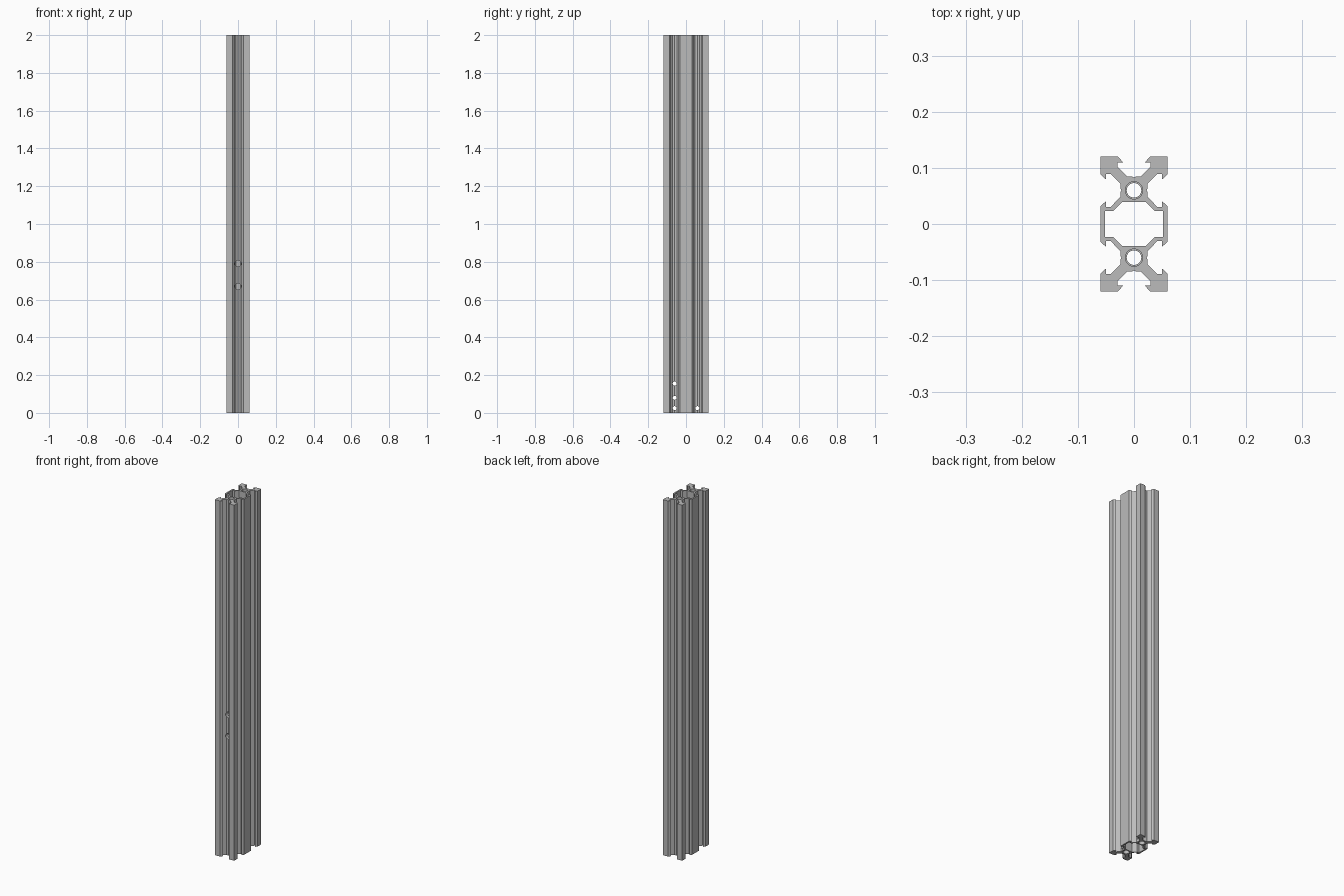
import bpy, bmesh, math
from mathutils import Matrix

if "Cube" in bpy.data.objects:
    bpy.data.objects.remove(bpy.data.objects["Cube"], do_unlink=True)

HEIGHT, LOBE, SIDES = 2.0, 0.06, 32

mat = bpy.data.materials.new("brushed aluminium")
mat.use_nodes = True
colour = (0.5, 0.5, 0.5, 1)
mat.diffuse_color = colour
mat.node_tree.nodes["Principled BSDF"].inputs["Base Color"].default_value = colour

# Quarter outline, measured from the centre of one lobe: slot floor, arm, lip, corner, side slot
outer = [(0, .0225), (.003, .0245), (.0115, .0245), (.0295, .0425), (.0295, .05),
         (.0195, .05), (.0285, .06), (.06, .06), (.06, .0285), (.05, .0195),
         (.05, .0295), (.0415, .0295), (.0240, .0115), (.0240, .003), (.0225, 0),
         (.0240, -.003), (.0240, -.0115), (.0415, -.0295), (.05, -.0295),
         (.05, -.0195), (.06, -.0285)]
outer = [(x, y + LOBE) for x, y in outer]
# Quarter of the central chamber
chamber = [(0, .0395), (.021, .0395), (.0375, .023), (.0515, .023)]


def mirrored(quarter):
    """Close a quarter outline into a full loop across both axes."""
    half = quarter + [(x, -y) for x, y in reversed(quarter)]
    return half + [(-x, y) for x, y in reversed(half) if x > 0]


def circle(cy, r):
    return [(r * math.cos(a), cy + r * math.sin(a))
            for a in (2 * math.pi * i / SIDES for i in range(SIDES))]


def make_object(name, bm):
    bmesh.ops.recalc_face_normals(bm, faces=bm.faces)
    mesh = bpy.data.meshes.new(name)
    bm.to_mesh(mesh)
    bm.free()
    mesh.materials.append(mat)
    obj = bpy.data.objects.new(name, mesh)
    bpy.context.collection.objects.link(obj)
    return obj


# Extruded rail with chamber and two long bores
bm = bmesh.new()
edges = []
for loop in (mirrored(outer), mirrored(chamber), circle(LOBE, .013), circle(-LOBE, .013)):
    verts = [bm.verts.new((x, y, 0)) for x, y in loop]
    edges += [bm.edges.new((v, verts[(i + 1) % len(verts)])) for i, v in enumerate(verts)]
bmesh.ops.triangle_fill(bm, edges=edges, use_beauty=True)
result = bmesh.ops.extrude_face_region(bm, geom=bm.faces[:], use_keep_orig=True)
top = [g for g in result["geom"] if isinstance(g, bmesh.types.BMVert)]
bmesh.ops.translate(bm, vec=(0, 0, HEIGHT), verts=top)
rail = make_object("slotted_rail", bm)


def drill(name, axis, centre, radius, length):
    """Cut one round hole through the rail."""
    turn = {"X": Matrix.Rotation(math.pi / 2, 4, "Y"),
            "Y": Matrix.Rotation(math.pi / 2, 4, "X"),
            "Z": Matrix.Identity(4)}[axis]
    b = bmesh.new()
    bmesh.ops.create_cone(b, cap_ends=True, segments=SIDES, radius1=radius, radius2=radius,
                          depth=length, matrix=Matrix.Translation(centre) @ turn)
    cutter = make_object(name, b)
    cutter.hide_render = True
    mod = rail.modifiers.new(name, "BOOLEAN")
    mod.operation, mod.solver, mod.object = "DIFFERENCE", "EXACT", cutter
    bpy.context.view_layer.objects.active = rail
    bpy.ops.object.modifier_apply(modifier=name)
    bpy.data.objects.remove(cutter, do_unlink=True)


# Widened bore ends
for y in (-LOBE, LOBE):
    for z in (0, HEIGHT):
        drill("bore_end_cutter", "Z", (0, y, z), .0155, .2)

# Cross holes near the foot
for y, z in ((-LOBE, .025), (-LOBE, .08), (-LOBE, .155), (LOBE, .025)):
    drill("cross_hole_cutter", "X", (0, y, z), .0105, .2)

# Two access holes from the front into the front bore
for z in (.67, .79):
    drill("front_hole_cutter", "Y", (0, -.11, z), .016, .1)

# Smooth round bores, sharp profile edges
bpy.ops.object.select_all(action="DESELECT")
rail.select_set(True)
bpy.context.view_layer.objects.active = rail
bpy.ops.object.shade_smooth_by_angle(angle=math.radians(20))
